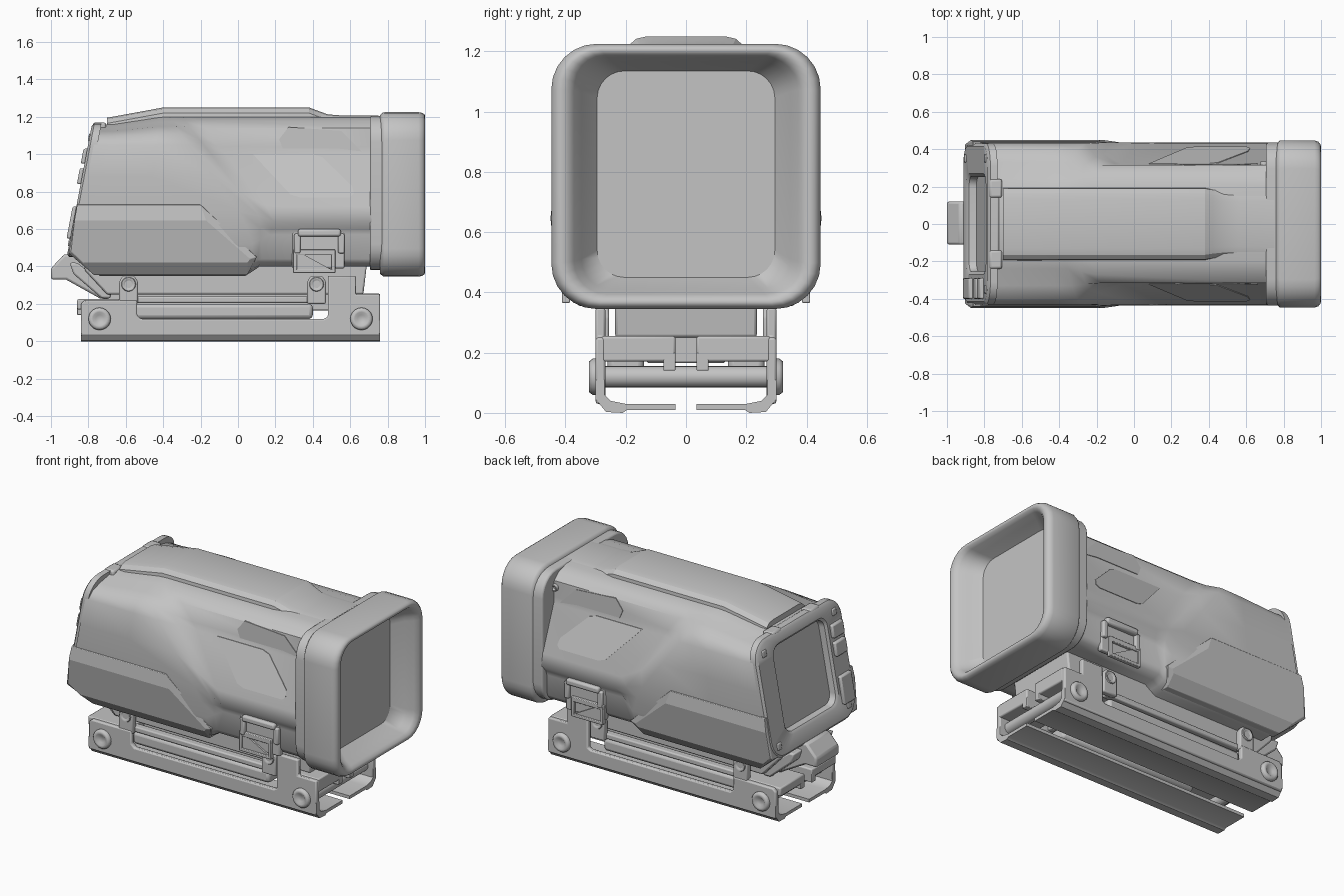
import bpy, bmesh, math

cube = bpy.data.objects.get("Cube")
if cube:
    bpy.data.objects.remove(cube)

grey = bpy.data.materials.new("matte_grey")
grey.use_nodes = True
grey.diffuse_color = (0.55, 0.55, 0.55, 1)
grey.node_tree.nodes["Principled BSDF"].inputs["Base Color"].default_value = (0.55, 0.55, 0.55, 1)
grey.node_tree.nodes["Principled BSDF"].inputs["Roughness"].default_value = 0.6


def skin(name, loops, bevel=0, angle=35):
    """Join matching closed loops into a capped solid."""
    bm = bmesh.new()
    rings = [[bm.verts.new(p) for p in loop] for loop in loops]
    n = len(rings[0])
    for a, b in zip(rings, rings[1:]):
        for i in range(n):
            j = (i + 1) % n
            bm.faces.new((a[i], a[j], b[j], b[i]))
    bm.faces.new(rings[0])
    bm.faces.new(rings[-1])
    bmesh.ops.recalc_face_normals(bm, faces=bm.faces)
    mesh = bpy.data.meshes.new(name)
    bm.to_mesh(mesh)
    bm.free()
    mesh.materials.append(grey)
    mesh.shade_smooth()
    mesh.set_sharp_from_angle(angle=math.radians(angle))
    obj = bpy.data.objects.new(name, mesh)
    bpy.context.collection.objects.link(obj)
    if bevel:
        mod = obj.modifiers.new("soft_edges", "BEVEL")
        mod.width, mod.segments, mod.limit_method = bevel, 2, "ANGLE"
    return obj


def prism(name, pts, axis, a, b, bevel=0):
    place = {"x": lambda p, t: (t, p[0], p[1]),
             "y": lambda p, t: (p[0], t, p[1])}[axis]
    return skin(name, [[place(p, t) for p in pts] for t in (a, b)], bevel)


def box(name, x0, x1, y0, y1, z0, z1, bevel=0.008):
    return prism(name, [(x0, z0), (x1, z0), (x1, z1), (x0, z1)], "y", y0, y1, bevel)


def round_rect(hw, z0, z1, r, seg=6):
    pts = []
    for k, (cy, cz) in enumerate([(hw - r, z1 - r), (r - hw, z1 - r), (r - hw, z0 + r), (hw - r, z0 + r)]):
        for i in range(seg + 1):
            t = math.radians(90 * (k + i / seg))
            pts.append((cy + r * math.cos(t), cz + r * math.sin(t)))
    return pts


def screw(name, x, z, r, y0, y1, s):
    """Dished screw head lying along y."""
    loops = []
    for k, y in [(1, y0), (1, y1 - .012), (.85, y1), (.6, y1), (.35, y1 - .012)]:
        loops.append([(x + k * r * math.cos(i * math.pi / 10), s * y, z + k * r * math.sin(i * math.pi / 10))
                      for i in range(20)])
    skin(name, loops, angle=60)


def lerp(v, xs, ys):
    for i in range(len(xs) - 1):
        if v <= xs[i + 1]:
            t = max(0, (v - xs[i]) / (xs[i + 1] - xs[i]))
            return ys[i] + t * (ys[i + 1] - ys[i])
    return ys[-1]


def rear_x(z):
    return -0.91 + 0.19 * (z - 0.48)


# Main housing: a full section blends into a waisted section along a diagonal
full = [(0, .35), (.3, .35), (.36, .37), (.405, .43), (.425, .52), (.432, .62), (.437, .7),
        (.437, .88), (.43, 1.05), (.4, 1.11), (.33, 1.15), (.24, 1.175), (.2, 1.2), (0, 1.2)]
waist = [(0, .4), (.3, .4), (.36, .41), (.385, .44), (.39, .57), (.4, .6), (.435, .64),
         (.43, .72), (.32, 1.0), (.318, 1.04), (.315, 1.14), (.27, 1.178), (.2, 1.2), (0, 1.2)]
blend = [((a + c) / 2, (b + d) / 2) for (a, b), (c, d) in zip(full, waist)]
knots = (.35, .48, .66, 1.2)
stations = [((-.74, -.88, -.846, -.743), full), ((-.7, -.8, -.75, -.66), full),
            ((-.5, -.5, -.48, -.42), full), ((.04, .09, .03, -.37), full),
            ((.07, .12, .12, -.3), blend), ((.1, .14, .2, -.22), waist), ((.72, .72, .72, .72), waist)]


def housing_ring(xs, profile):
    half = []
    for y, z in profile:
        x = lerp(z, knots, xs)
        drop = lerp(x, (-.65, -.4), (.04, 0))
        half.append((x, y, z - drop * max(0, z - 1.05) / .15))
    return half + [(x, -y, z) for x, y, z in half[-2:0:-1]]


rings = [housing_ring(*st) for st in stations]
inner_end = [(x + 0.09, y * .95, .75 + (z - .75) * .95) for x, y, z in rings[0]]
skin("housing", [inner_end] + rings, angle=48)

# Collar and front hood with recessed lens
prism("front_collar", round_rect(.435, .38, 1.205, .14), "x", .705, .78, .01)
hood = [(.76, .025, .14), (.775, .003, .15), (.785, 0, .15), (.965, 0, .15), (.985, .007, .15),
        (.997, .02, .14), (1, .035, .13), (.995, .055, .12), (.975, .075, .11), (.93, .1, .1)]
loops = []
for x, d, r in hood:
    e = d * .65
    loops.append([(x, y, z) for y, z in round_rect(.447 - d, .345 + e, 1.225 - e * .9, r)])
skin("front_hood", loops + [[(.86, y, z) for y, z in round_rect(.295, .45, 1.135, .09)]], angle=50)
prism("front_lens", round_rect(.295, .45, 1.135, .09), "x", .855, .863)

# Slanted rear frame with recessed window
rear = [(.05, .43, .45, 1.165, .12), (.012, .43, .45, 1.165, .12), (0, .415, .465, 1.15, .11),
        (0, .27, .55, 1.1, .07), (.012, .255, .565, 1.085, .06), (.06, .25, .57, 1.08, .06)]
skin("rear_frame", [[(rear_x(z) + d, y, z) for y, z in round_rect(hw, z0, z1, r)]
                    for d, hw, z0, z1, r in rear])
box("rear_roof_bracket", -.775, -.72, -.2, .2, 1.1, 1.165, .01)
for s in (1, -1):
    box("rear_roof_hook", -.775, -.705, s * .14, s * .24, 1.1, 1.17, .012)


def rear_block(name, y0, y1, z0, z1, out):
    pts = [(rear_x(z0) - out, z0), (rear_x(z1) - out, z1), (rear_x(z1) + .03, z1), (rear_x(z0) + .03, z0)]
    prism(name, pts, "y", y0, y1, .008)


for z0, z1 in ((.95, 1.03), (.84, .925), (.55, .72)):
    rear_block("rear_button", -.4, -.29, z0, z1, .02)
for y in (-.35, .35):
    for z in (.53, 1.09):
        rear_block("rear_frame_screw", y - .022, y + .022, z - .022, z + .022, .006)

# Raised roof cover sweeping down to the hood
cover = [(-.7, 1.195, .2), (-.4, 1.25, .2), (.38, 1.25, .2), (.42, 1.235, .192), (.48, 1.213, .185),
         (.56, 1.207, .185), (.75, 1.206, .19)]
skin("roof_cover", [[(x, y * w / .2, z) for y, z in
                     ((-.2, 1.13), (-.19, h - .03), (-.165, h - .008), (-.13, h),
                      (.13, h), (.165, h - .008), (.19, h - .03), (.2, 1.13))] for x, h, w in cover], angle=19)

# Side details, both sides
armour_edge = [(-.86, .73), (-.2, .73), (.1, .45), (.05, .355), (-.77, .355), (-.905, .47)]
armour_face = [(-.875, .645), (-.17, .645), (.065, .44), (.05, .42), (-.83, .42), (-.89, .48)]
diamond = [(.08, 1.0), (.4, 1.0), (.45, .985), (.61, .83), (.62, .79), (.6, .77), (.33, .77), (.28, .785)]
hexagon = [(.22, 1.08), (.27, 1.145), (.55, 1.125), (.66, 1.015), (.54, 1.03), (.24, 1.03)]


def side_plate(name, pts, s, at):
    skin(name, [[(x, s * (at(z) + t), z) for x, z in pts] for t in (-.003, .004)])


def armour_y(z):
    return lerp(z, (.355, .42, .48, .645, .73), (.355, .405, .428, .447, .441))


for s in (1, -1):
    skin("lower_armour", [[(x, s * .3, z) for x, z in armour_edge],
                          [(x, s * armour_y(z), z) for x, z in armour_edge],
                          [(x, s * (armour_y(z) + .003), z) for x, z in armour_face]], .003, 8)
    side_plate("side_panel", diamond, s, lambda z: .43 - (z - .72) * .393)
    side_plate("upper_side_inlay", hexagon, s, lambda z: .32 - (z - 1) * .036)
    # Side catch
    box("catch_backplate", .29, .57, s * .36, s * .394, .39, .6)
    box("catch_top_bar", .32, .55, s * .38, s * .425, .56, .6, .012)
    for x in (.3, .535):
        box("catch_arm", x, x + .035, s * .38, s * .415, .47, .575)
    for x0, x1, z0, z1 in ((.295, .52, .46, .49), (.295, .52, .365, .385), (.295, .315, .37, .48), (.5, .52, .37, .48)):
        box("catch_frame", x0, x1, s * .385, s * .412, z0, z1, .004)
    prism("catch_wedge", [(.31, .47), (.34, .47), (.505, .38), (.31, .38)], "y", s * .385, s * .405)
screw("collar_screw", .695, 1.1, .022, .3, .335, 1)

# Neck under the housing and rear latch
prism("mount_neck", [(-.82, .38), (-.7, .25), (.67, .25), (.69, .42), (-.82, .42)], "y", -.235, .235, .01)
prism("rear_latch", [(-1, .33), (-1, .39), (-.93, .465), (-.87, .46), (-.7, .3), (-.68, .22), (-.74, .23), (-.92, .33)],
      "y", -.11, .12, .012)
prism("latch_shoulder", [(-.9, .42), (-.86, .42), (-.68, .28), (-.68, .23), (-.73, .23), (-.88, .36)],
      "y", -.2, .2, .01)

# Rail clamp
plate = [(-.84, .03), (.76, .03), (.76, .25), (.63, .25), (.63, .35), (.48, .35), (.48, .13),
         (.46, .12), (-.52, .12), (-.54, .14), (-.54, .22), (-.82, .22), (-.84, .2)]
flange = [(.3, .11), (.3, .045), (.265, .003), (.21, 0), (.195, .01), (.035, .01),
          (.035, .03), (.2, .03), (.25, .04), (.27, .06), (.27, .11)]
for s in (1, -1):
    prism("clamp_side", plate, "y", s * .268, s * .3, .008)
    prism("clamp_flange", [(s * y, z) for y, z in flange], "x", -.84, .76)
    for x in (-.585, .42):
        prism("clamp_post", [(x - .05, .2), (x + .05, .2), (x + .05, .32), (x + .03, .35),
                             (x - .03, .35), (x - .05, .32)], "y", s * .255, s * .295, .008)
        screw("post_screw", x, .305, .042, .28, .301, s)
    for x in (-.74, .66):
        screw("clamp_screw", x, .12, .06, .28, .322, s)
    for x0, x1, top in ((-.86, -.57, .225), (.5, .76, .255)):
        box("clamp_jaw", x0, x1, s * .035, s * .28, .17, top)
        box("clamp_lip", x0, x1, s * .035, s * .075, .14, .2, .004)
    box("clamp_top_rail", -.56, .42, s * .22, s * .27, .205, .24)
    box("clamp_inner_rail", -.56, .4, s * .14, s * .26, .12, .2, .02)
box("clamp_core", -.7, .66, -.13, .13, .165, .26)
for x in (-.74, .69):
    bar = [(x + .036 * math.cos(i * math.pi / 8), .12 + .036 * math.sin(i * math.pi / 8)) for i in range(16)]
    prism("cross_bolt", bar, "y", -.28, .28)
